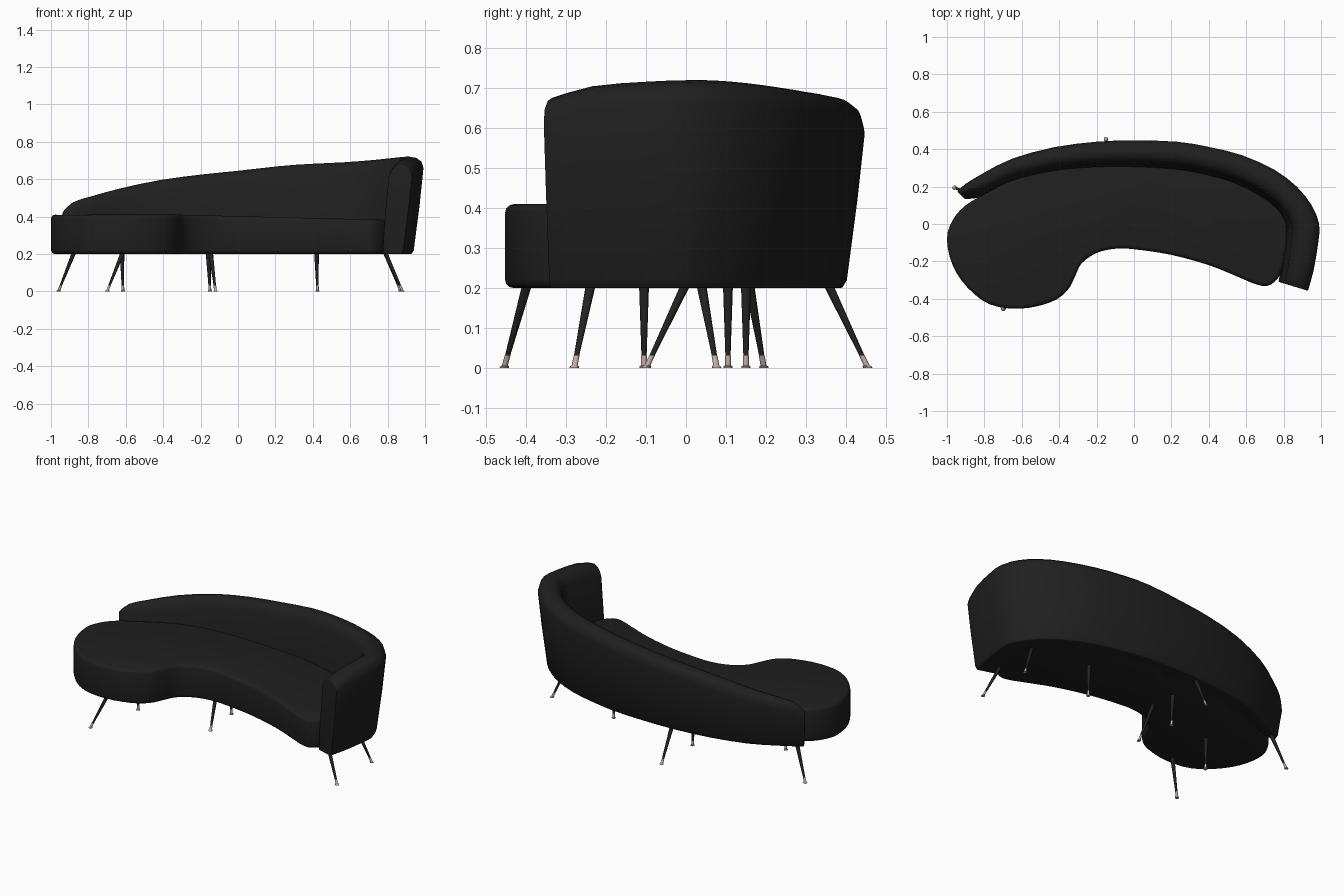
import bpy, bmesh, math
from mathutils import Vector

cube = bpy.data.objects.get("Cube")
if cube:
    bpy.data.objects.remove(cube, do_unlink=True)


def material(name, rgb, rough):
    m = bpy.data.materials.new(name)
    m.use_nodes = True
    m.diffuse_color = (*rgb, 1)
    bsdf = m.node_tree.nodes["Principled BSDF"]
    bsdf.inputs["Base Color"].default_value = (*rgb, 1)
    bsdf.inputs["Roughness"].default_value = rough
    return m


FABRIC = material("black fabric", (0.014, 0.014, 0.014), 0.8)
WOOD = material("black wood", (0.016, 0.016, 0.016), 0.6)
METAL = material("pale copper", (0.52, 0.42, 0.37), 0.4)


def smooth_path(points, steps, closed):
    """Catmull-Rom curve through points of any dimension."""
    pts = [Vector(p) for p in points]
    n = len(pts)
    get = (lambda i: pts[i % n]) if closed else (lambda i: pts[max(0, min(n - 1, i))])
    out = []
    for i in range(n if closed else n - 1):
        a, b, c, d = (get(i + k) for k in (-1, 0, 1, 2))
        for s in range(steps):
            t = s / steps
            out.append(0.5 * (2 * b + (c - a) * t + (2 * a - 5 * b + 4 * c - d) * t ** 2
                              + (3 * b - a - 3 * c + d) * t ** 3))
    if not closed:
        out.append(pts[-1])
    return out


def loft(name, rings, mat, bevel=0.0):
    """Skin closed rings, cap both ends and round the hard edges."""
    bm = bmesh.new()
    loops = [[bm.verts.new(p) for p in ring] for ring in rings]
    n = len(loops[0])
    for a, b in zip(loops, loops[1:]):
        for i in range(n):
            bm.faces.new((a[i], a[(i + 1) % n], b[(i + 1) % n], b[i]))
    bm.faces.new(loops[0])
    bm.faces.new(loops[-1])
    bmesh.ops.recalc_face_normals(bm, faces=bm.faces)
    if bevel:
        hard = [e for e in bm.edges if e.calc_face_angle(0) > math.radians(50)]
        bmesh.ops.bevel(bm, geom=hard, offset=bevel, segments=3, profile=0.5,
                        affect='EDGES', clamp_overlap=True)
    mesh = bpy.data.meshes.new(name)
    bm.to_mesh(mesh)
    bm.free()
    mesh.materials.append(mat)
    ob = bpy.data.objects.new(name, mesh)
    bpy.context.collection.objects.link(ob)
    bpy.ops.object.select_all(action='DESELECT')
    ob.select_set(True)
    bpy.context.view_layer.objects.active = ob
    bpy.ops.object.shade_smooth_by_angle(angle=math.radians(40))
    return ob


# Seat: kidney outline with a round lobe, top dipping slightly towards the arm
BASE = 0.2
outline = [(-1, -.08), (-.97, .02), (-.9, .1), (-.78, .17), (-.6, .26), (-.35, .33),
           (0, .36), (.35, .32), (.6, .24), (.78, .1), (.82, -.07), (.79, -.25),
           (.73, -.325), (.66, -.325), (.55, -.28), (.4, -.22), (.2, -.165),
           (0, -.135), (-.1, -.132), (-.2, -.155), (-.28, -.21), (-.315, -.28),
           (-.36, -.36), (-.45, -.42), (-.61, -.453), (-.77, -.43), (-.89, -.34), (-.97, -.22)]
plan = smooth_path(outline, 3, True)


def seat_top(x):
    return 0.41 - 0.025 * max(0, x + 0.3)


loft("seat", [[(p.x, p.y, BASE) for p in plan],
              [(p.x, p.y, BASE + 0.1) for p in plan],
              [(p.x, p.y, seat_top(p.x)) for p in plan]], FABRIC, 0.022)

# Backrest: stations of x, y, height and thickness along the outer edge
stations = [(-.945, .175, .43, .05), (-.9, .215, .478, .085), (-.8, .275, .51, .105),
            (-.65, .35, .55, .12), (-.43, .41, .595, .13), (-.2, .44, .625, .14),
            (0, .447, .645, .145), (.23, .44, .67, .15), (.4, .412, .682, .15),
            (.58, .367, .69, .155), (.75, .29, .702, .16), (.87, .2, .713, .16),
            (.95, .1, .72, .165), (.99, 0, .72, .17), (.985, -.1, .717, .17),
            (.96, -.25, .705, .165), (.93, -.357, .675, .155)]
path = smooth_path(stations, 2, False)
rings = []
for i, s in enumerate(path):
    a, b = path[max(0, i - 1)], path[min(len(path) - 1, i + 1)]
    t = Vector((b[0] - a[0], b[1] - a[1])).normalized()
    inward = Vector((t.y, -t.x))
    h, w = s[2], s[3]
    lean = 0.1 * (h - BASE)
    section = [(lean + .012, BASE), (lean, BASE + .02), (lean * .4, BASE + .5 * (h - BASE)),
               (0, h - .06), (w * .06, h - .025), (w * .22, h - .006), (w * .42, h),
               (w * .62, h - .008), (w * .76, h - .03), (w * .84, h - .06),
               (w, max(BASE + .1, .37 - .1 * (.72 - h))), (w + .01, BASE)]
    rings.append([(s[0] + inward.x * u, s[1] + inward.y * u, z) for u, z in section])
loft("backrest", rings, FABRIC, 0.01)


# Legs: splayed tapered rods with flared metal tips, given as top xy and foot xy
def rod(name, top, foot, profile, mat):
    rings = []
    for z, r in profile:
        c = foot.lerp(top, z / BASE)
        rings.append([(c.x + r * math.cos(k * math.tau / 12),
                       c.y + r * math.sin(k * math.tau / 12), z) for k in range(12)])
    loft(name, rings, mat)


legs = [(-.88, .16, -.96, .195), (-.155, .36, -.15, .455), (-.62, -.4, -.7, -.455),
        (.79, -.24, .88, -.28), (.79, .04, .87, .077), (.42, .105, .425, .105),
        (-.145, -.005, -.12, -.1), (-.16, .15, -.15, .15), (-.62, -.105, -.615, -.105)]
for i, (tx, ty, fx, fy) in enumerate(legs, 1):
    top, foot = Vector((tx, ty)), Vector((fx, fy))
    rod(f"leg_{i}", top, foot, [(.03, .0065), (BASE + .01, .0125)], WOOD)
    rod(f"leg_tip_{i}", top, foot,
        [(0, .0115), (.004, .0115), (.007, .0075), (.031, .0072)], METAL)
